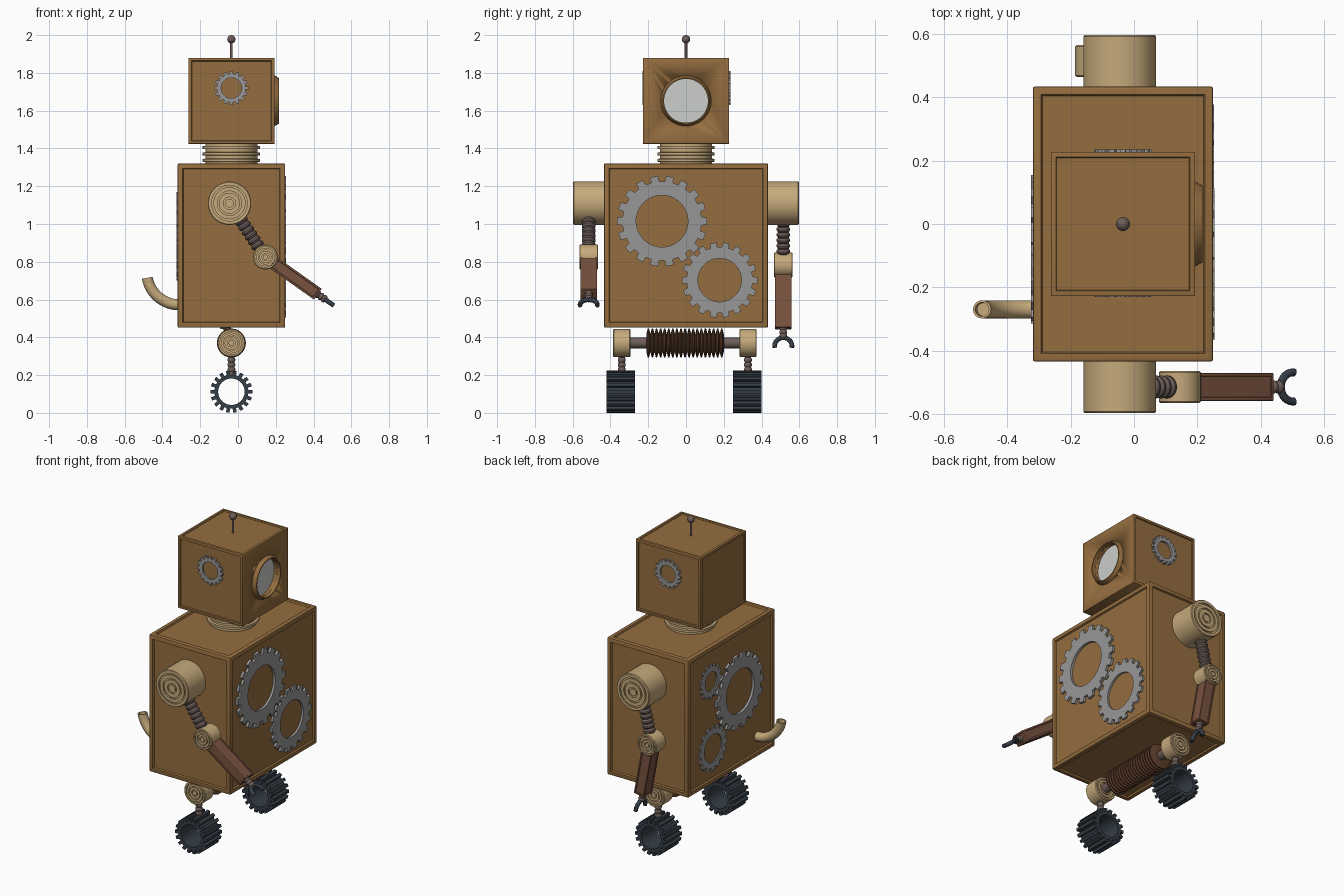
import bpy, bmesh, math
from mathutils import Matrix, Vector

if "Cube" in bpy.data.objects:
    bpy.data.objects.remove(bpy.data.objects["Cube"])


def mat(name, r, g, b):
    m = bpy.data.materials.new(name)
    m.diffuse_color = (r, g, b, 1)
    m.use_nodes = True
    m.node_tree.nodes["Principled BSDF"].inputs["Base Color"].default_value = m.diffuse_color
    return m


BRONZE = mat("bronze_brown", 0.30, 0.155, 0.05)
TAN = mat("brass_tan", 0.56, 0.40, 0.20)
STEEL = mat("steel_grey", 0.31, 0.31, 0.31)
DARK = mat("dark_slate", 0.036, 0.048, 0.062)
COPPER = mat("copper_brown", 0.19, 0.085, 0.05)
ROD = mat("rod_grey", 0.155, 0.11, 0.10)
COIL = mat("coil_brown", 0.12, 0.05, 0.025)
GLASS = mat("lens_white", 0.60, 0.62, 0.59)


def finish(bm, name, material, matrix=None, angle=35):
    bmesh.ops.recalc_face_normals(bm, faces=bm.faces)
    me = bpy.data.meshes.new(name)
    if matrix:
        bm.transform(matrix)
    bm.to_mesh(me)
    bm.free()
    me.materials.append(material)
    me.polygons.foreach_set("use_smooth", [True] * len(me.polygons))
    me.set_sharp_from_angle(angle=math.radians(angle))
    ob = bpy.data.objects.new(name, me)
    bpy.context.collection.objects.link(ob)
    return ob


def along(origin, direction):
    """Frame whose Z axis follows direction."""
    q = Vector(direction).to_track_quat('Z', 'Y')
    return Matrix.Translation(origin) @ q.to_matrix().to_4x4()


def frame(origin, x, y):
    """Frame from explicit X and Y axes."""
    x, y = Vector(x).normalized(), Vector(y).normalized()
    m = Matrix((x, y, x.cross(y))).transposed().to_4x4()
    return Matrix.Translation(origin) @ m


def lathe(name, profile, matrix, material, n=32):
    """Revolve (radius, height) points about local Z."""
    bm = bmesh.new()
    rings = []
    for r, z in profile:
        if r == 0:
            rings.append([bm.verts.new((0, 0, z))] * n)
        else:
            rings.append([bm.verts.new((r * math.cos(math.tau * i / n), r * math.sin(math.tau * i / n), z))
                          for i in range(n)])
    for a, b in zip(rings, rings[1:]):
        for i in range(n):
            j = (i + 1) % n
            bm.faces.new(list(dict.fromkeys((a[i], a[j], b[j], b[i]))))
    return finish(bm, name, material, matrix)


def rod(name, a, b, r, material, n=20):
    a, b = Vector(a), Vector(b)
    length = (b - a).length
    return lathe(name, [(0, 0), (r, 0), (r, length), (0, length)], along(a, b - a), material, n)


def ribbed(name, a, b, r0, r1, ribs, material):
    """Corrugated rod."""
    a, b = Vector(a), Vector(b)
    s = (b - a).length / ribs
    prof = [(0, 0)]
    for i in range(ribs):
        prof += [(r0, i * s), (r1, (i + 0.35) * s), (r1, (i + 0.65) * s)]
    prof += [(r0, ribs * s), (0, ribs * s)]
    return lathe(name, prof, along(a, b - a), material, 24)


def hub(name, centre, r, half):
    """Joint drum along Y with ring grooves on both ends."""
    d = 0.008
    end = [(0, half)]
    for k in (0.2, 0.48, 0.74):
        end += [(k * r, half), (k * r, half - d), ((k + 0.08) * r, half - d), ((k + 0.08) * r, half)]
    end += [(r - 0.004, half), (r, half - 0.004)]
    prof = end + [(a, -z) for a, z in reversed(end)]
    return lathe(name, prof, along(centre, (0, 1, 0)), TAN, 40)


def gear(name, centre, axis, r, hole, depth, thick, teeth, material):
    """Toothed ring, centred on the middle of its thickness."""
    bm = bmesh.new()
    loops = []
    for i in range(teeth):
        for f, rr in ((-0.30, r - depth), (-0.24, r), (0.24, r), (0.30, r - depth)):
            a = math.tau * (i + f) / teeth
            c, s = math.cos(a), math.sin(a)
            loops.append([bm.verts.new((q * c, q * s, z)) for q, z in
                          ((rr, thick / 2), (hole, thick / 2), (hole, -thick / 2), (rr, -thick / 2))])
    for i, a in enumerate(loops):
        b = loops[(i + 1) % len(loops)]
        for k in range(4):
            bm.faces.new((a[k], b[k], b[(k + 1) % 4], a[(k + 1) % 4]))
    return finish(bm, name, material, along(centre, axis), 25)


def panel_box(name, size, matrix, material, border, recess, bevel, keep=lambda n: True):
    """Bevelled box with recessed panels on the faces picked by keep."""
    bm = bmesh.new()
    bmesh.ops.create_cube(bm, size=1, matrix=Matrix.Diagonal((*size, 1)))
    bmesh.ops.bevel(bm, geom=bm.edges[:], offset=bevel, segments=2, profile=0.5, affect='EDGES')
    bm.normal_update()
    big = sorted(bm.faces, key=lambda f: -f.calc_area())[:6]
    big = [f for f in big if keep(f.normal)]
    bmesh.ops.inset_individual(bm, faces=big, thickness=border)
    bmesh.ops.inset_individual(bm, faces=big, thickness=recess * 0.6, depth=-recess)
    return finish(bm, name, material, matrix)


def arc_tube(name, R, r, a0, a1, matrix, material, hollow=False, steps=16, n=16):
    """Bent round bar in the local XY plane, optionally hollow at the end."""
    bm = bmesh.new()
    rings = []
    for i in range(steps + 1):
        a = math.radians(a0 + (a1 - a0) * i / steps)
        rings.append([bm.verts.new(((R + r * math.cos(t)) * math.cos(a), (R + r * math.cos(t)) * math.sin(a),
                                    r * math.sin(t))) for t in (math.tau * k / n for k in range(n))])
    for a, b in zip(rings, rings[1:]):
        for k in range(n):
            bm.faces.new((a[k], a[(k + 1) % n], b[(k + 1) % n], b[k]))
    bm.faces.new(rings[0])
    cap = bm.faces.new(rings[-1])
    bmesh.ops.recalc_face_normals(bm, faces=bm.faces)
    if hollow:
        bmesh.ops.inset_individual(bm, faces=[cap], thickness=0.007)
        bmesh.ops.inset_individual(bm, faces=[cap], thickness=0.001, depth=-0.03)
    return finish(bm, name, material, matrix)


CX = -0.035

# body and head boxes
panel_box("body", (0.57, 0.87, 0.87), Matrix.Translation((CX, 0, 0.886)), BRONZE, 0.026, 0.010, 0.008)
head = panel_box("head", (0.456, 0.456, 0.456), Matrix.Translation((CX, 0, 1.652)), BRONZE, 0.018, 0.007, 0.003,
                 lambda n: n.x < 0.5 and n.z > -0.5)

# eye socket cut, rim and lens
cutter = rod("eye_cutter", (0.165, 0, 1.652), (0.3, 0, 1.652), 0.116, BRONZE, 48)
cutter.hide_render = True
mod = head.modifiers.new("eye_socket", 'BOOLEAN')
mod.operation, mod.object, mod.solver = 'DIFFERENCE', cutter, 'EXACT'
bpy.context.view_layer.objects.active = head
bpy.ops.object.modifier_apply(modifier=mod.name)
bpy.data.objects.remove(cutter)
lathe("eye_rim", [(0.116, -0.02), (0.134, -0.02), (0.134, 0.003), (0.122, 0.026), (0.116, 0.026), (0.116, -0.02)],
      along((0.19, 0, 1.652), (1, 0, 0)), BRONZE, 48)
rod("eye_lens", (0.16, 0, 1.652), (0.172, 0, 1.652), 0.117, GLASS, 48)

# antenna and neck
rod("antenna_rod", (CX, 0, 1.87), (CX, 0, 1.97), 0.007, ROD, 12)
lathe("antenna_ball", [(0.022 * math.sin(math.pi * i / 12) if 0 < i < 12 else 0,
                        -0.022 * math.cos(math.pi * i / 12)) for i in range(13)],
      Matrix.Translation((CX, 0, 1.978)), ROD, 24)
neck = [(0, 1.31), (0.138, 1.31)]
for z in (1.328, 1.362, 1.396):
    neck += [(0.138, z), (0.152, z + 0.002), (0.152, z + 0.016), (0.138, z + 0.018)]
lathe("neck", neck + [(0.138, 1.43), (0, 1.43)], Matrix.Translation((CX, 0, 0)), TAN, 48)

# decorative gears
gear("front_gear_large", (0.243, -0.127, 1.015), (1, 0, 0), 0.24, 0.137, 0.03, 0.024, 18, STEEL)
gear("front_gear_small", (0.243, 0.178, 0.703), (1, 0, 0), 0.20, 0.115, 0.025, 0.020, 18, STEEL)
gear("back_gear_large", (-0.314, -0.08, 0.935), (-1, 0, 0), 0.235, 0.14, 0.028, 0.022, 18, STEEL)
gear("back_gear_upper", (-0.307, 0.20, 1.10), (-1, 0, 0), 0.108, 0.06, 0.016, 0.020, 16, STEEL)
gear("back_gear_lower", (-0.307, 0.18, 0.67), (-1, 0, 0), 0.142, 0.088, 0.02, 0.020, 16, STEEL)
gear("head_gear_right", (CX, -0.222, 1.72), (0, -1, 0), 0.09, 0.054, 0.014, 0.018, 16, STEEL)
gear("head_gear_left", (CX, 0.226, 1.72), (0, 1, 0), 0.09, 0.054, 0.014, 0.018, 16, STEEL)

# arms: shoulder, ribbed upper arm, elbow, forearm, wrist, claw
for side, y, elbow, aim in (("right", -0.515, (0.145, 0.825), (0.816, -0.578)),
                            ("left", 0.515, (-0.12, 0.783), (0.18, -0.984))):
    s = math.copysign(1, y)
    sh = Vector((-0.045, y, 1.11))
    el = Vector((elbow[0], y, elbow[1]))
    d = Vector((aim[0], 0, aim[1])).normalized()
    hub(side + "_shoulder", sh + Vector((0, s * -0.008, 0)), 0.115, 0.09)
    ribbed(side + "_upper_arm", sh.lerp(el, 0.2), el, 0.028, 0.036, 9, ROD)
    hub(side + "_elbow", el, 0.066, 0.05)
    f = frame(el, (0, 1, 0), d)
    panel_box(side + "_forearm", (0.088, 0.30, 0.07), f @ Matrix.Translation((0, 0.19, 0)), COPPER,
              0.010, 0.004, 0.003)
    ribbed(side + "_wrist", el + d * 0.33, el + d * 0.392, 0.016, 0.021, 3, ROD)
    arc_tube(side + "_claw", 0.046, 0.0125, 172, 368, f @ Matrix.Translation((0, 0.437, 0)), DARK)

# undercarriage: axle coil, hips, struts, toothed wheels
ribbed("axle_coil", (CX, -0.21, 0.37), (CX, 0.20, 0.37), 0.048, 0.077, 19, COIL)
rod("axle", (CX, -0.33, 0.37), (CX, 0.32, 0.37), 0.028, ROD)
for side, hy, wy in (("right", -0.34, -0.345), ("left", 0.328, 0.325)):
    hub(side + "_hip", (CX, hy, 0.37), 0.074, 0.046)
    ribbed(side + "_strut", (CX, hy, 0.32), (CX, hy, 0.19), 0.016, 0.021, 5, ROD)
    gear(side + "_wheel", (CX, wy, 0.112), (0, 1, 0), 0.112, 0.07, 0.022, 0.152, 18, DARK)

# curved exhaust pipe at the back
arc_tube("tail_pipe", 0.173, 0.029, 280, 190, frame((-0.31, -0.27, 0.745), (1, 0, 0), (0, 0, 1)), TAN, True)
